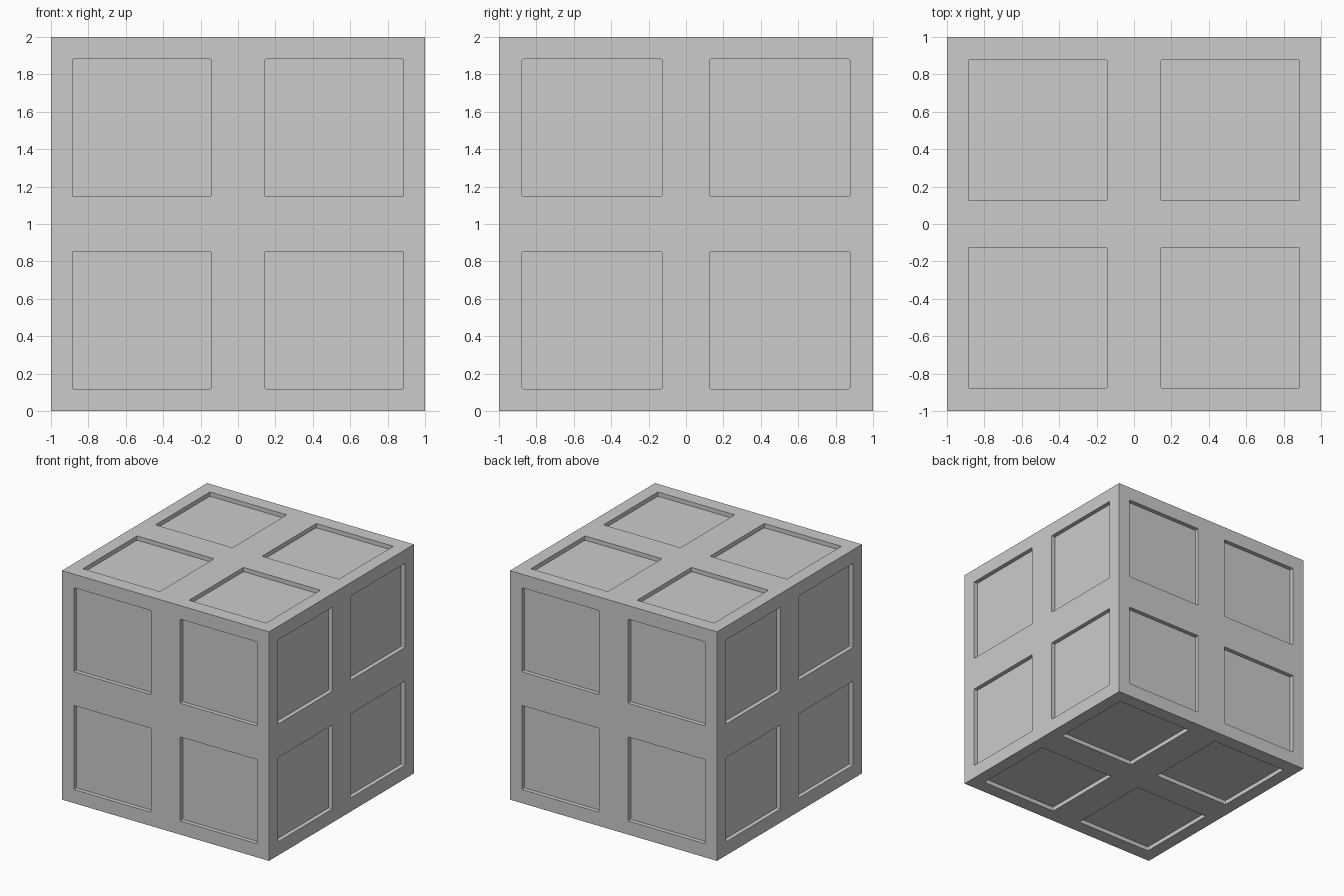
import bpy, bmesh
from mathutils import Vector, Matrix

if "Cube" in bpy.data.objects:
    bpy.data.objects.remove(bpy.data.objects["Cube"])

DEPTH = 0.037                        # recess depth
OFFSET = (0.514, 0.502, 0.514)       # panel centre distance from cube centre per axis
SIZE = (0.744, 0.750, 0.734)         # panel size per axis
CENTRE = Vector((0, 0, 1))


def new_object(name, bm):
    bmesh.ops.recalc_face_normals(bm, faces=bm.faces)
    mesh = bpy.data.meshes.new(name)
    bm.to_mesh(mesh)
    bm.free()
    obj = bpy.data.objects.new(name, mesh)
    bpy.context.collection.objects.link(obj)
    return obj


# Solid cube body
bm = bmesh.new()
bmesh.ops.create_cube(bm, size=2, matrix=Matrix.Translation(CENTRE))
body = new_object("panelled_cube", bm)

# Four shallow panel cutters for each of the six sides
bm = bmesh.new()
for axis in range(3):
    u, v = [a for a in range(3) if a != axis]
    for side in (-1, 1):
        for su in (-1, 1):
            for sv in (-1, 1):
                pos, dim = Vector(), Vector()
                pos[axis], dim[axis] = side, 2 * DEPTH
                pos[u], dim[u] = su * OFFSET[u], SIZE[u]
                pos[v], dim[v] = sv * OFFSET[v], SIZE[v]
                mat = Matrix.Translation(CENTRE + pos) @ Matrix.Diagonal((*dim, 1))
                verts = bmesh.ops.create_cube(bm, size=1, matrix=mat)["verts"]
                # Slightly rounded panel corners
                edges = [e for e in {e for w in verts for e in w.link_edges}
                         if abs(e.verts[0].co[axis] - e.verts[1].co[axis]) > DEPTH]
                bmesh.ops.bevel(bm, geom=edges, offset=0.008, segments=2,
                                profile=0.5, affect='EDGES')
cutter = new_object("panel_cutters", bm)

# Carve the recesses, then discard the cutters
mod = body.modifiers.new("recesses", 'BOOLEAN')
mod.operation = 'DIFFERENCE'
mod.solver = 'EXACT'
mod.object = cutter
bpy.context.view_layer.objects.active = body
body.select_set(True)
bpy.ops.object.modifier_apply(modifier=mod.name)
bpy.data.objects.remove(cutter, do_unlink=True)
